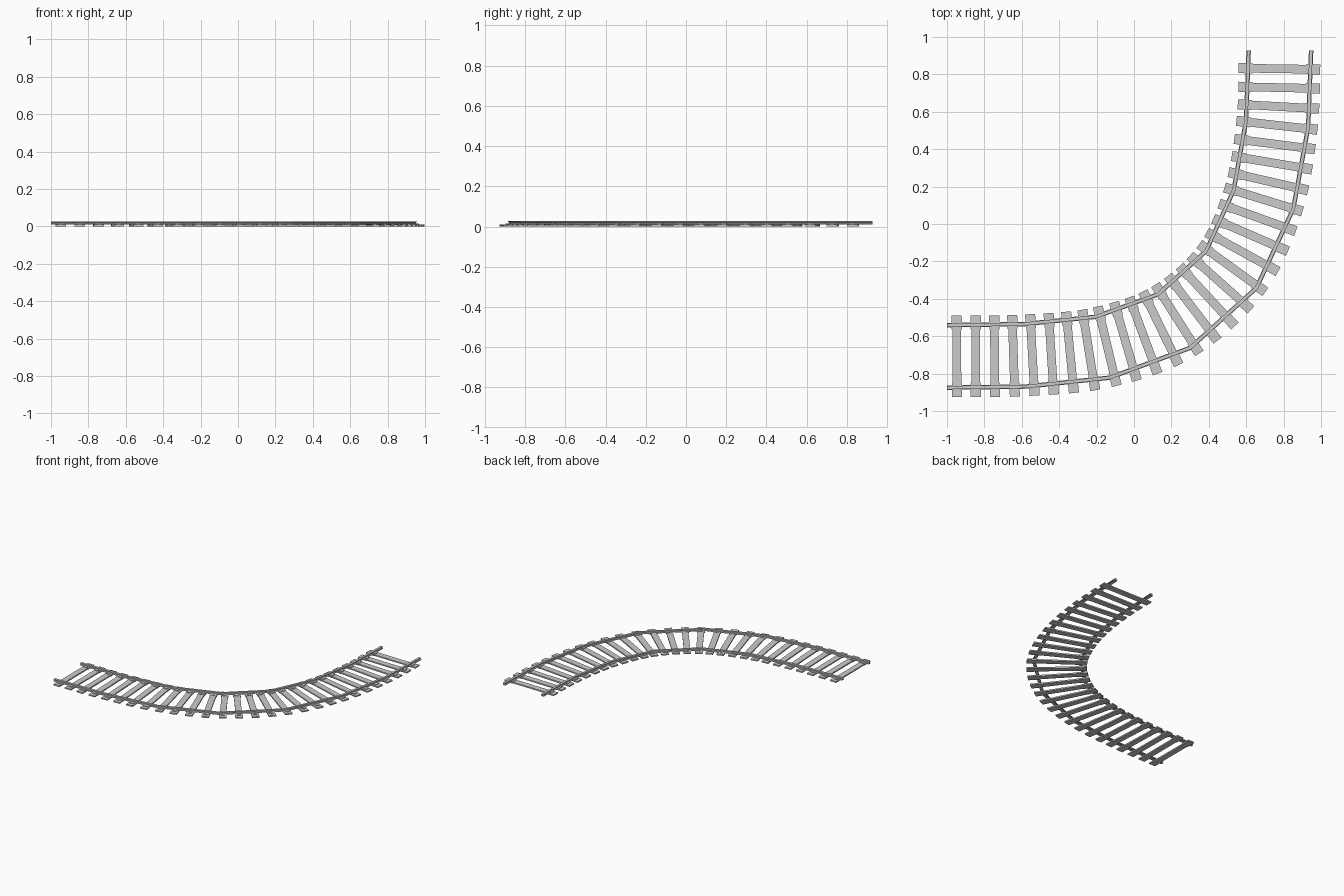
import bpy, bmesh, math
from mathutils import Vector

if "Cube" in bpy.data.objects:
    bpy.data.objects.remove(bpy.data.objects["Cube"])

# Centre line of the track
PATH = [Vector(p) for p in [(-1, -.708), (-.58, -.702), (-.168, -.659), (.214, -.519),
                            (.52, -.243), (.692, .13), (.765, .535), (.78, .928)]]
GAUGE = .167


def finish(bm, name):
    bmesh.ops.recalc_face_normals(bm, faces=bm.faces)
    me = bpy.data.meshes.new(name)
    bm.to_mesh(me)
    bm.free()
    ob = bpy.data.objects.new(name, me)
    bpy.context.collection.objects.link(ob)
    return ob


def corner_normal(i):
    if i == 0:
        return Vector((0, 1))
    if i == len(PATH) - 1:
        return Vector((-1, 0))
    t = (PATH[i] - PATH[i - 1]).normalized() + (PATH[i + 1] - PATH[i]).normalized()
    t.normalize()
    return Vector((-t.y, t.x))


# Rails: an I-shaped section swept along straight segments
half = [(.012, .010), (.012, .0125), (.004, .015), (.004, .020), (.009, .022), (.009, .027)]
section = half + [(-u, z) for u, z in reversed(half)]


def rail(name, offset):
    bm = bmesh.new()
    rings = []
    for i, p in enumerate(PATH):
        n = corner_normal(i)
        rings.append([bm.verts.new((*(p + n * (offset + u)), z)) for u, z in section])
    k = len(section)
    for a, b in zip(rings, rings[1:]):
        for j in range(k):
            bm.faces.new((a[j], a[(j + 1) % k], b[(j + 1) % k], b[j]))
    bm.faces.new(rings[0])
    bm.faces.new(rings[-1])
    return finish(bm, name)


rail("inner_rail", GAUGE)
rail("outer_rail", -GAUGE)

# Smooth version of the centre line, used to place the sleepers
ext = [2 * PATH[0] - PATH[1]] + PATH + [2 * PATH[-1] - PATH[-2]]
fine = []
for a, b, c, d in zip(ext, ext[1:], ext[2:], ext[3:]):
    for s in range(40):
        t = s / 40
        fine.append(.5 * (2 * b + (c - a) * t + (2 * a - 5 * b + 4 * c - d) * t * t
                          + (3 * b - a - 3 * c + d) * t ** 3))
fine.append(PATH[-1])
dist = [0]
for a, b in zip(fine, fine[1:]):
    dist.append(dist[-1] + (b - a).length)


def at(s):
    i = max(j for j in range(len(fine) - 1) if dist[j] <= s)
    f = (s - dist[i]) / (dist[i + 1] - dist[i])
    return fine[i].lerp(fine[i + 1], f), (fine[i + 1] - fine[i]).normalized()


def prism(bm, outline, z0, z1, place):
    lo = [bm.verts.new((*place(*q), z0)) for q in outline]
    hi = [bm.verts.new((*place(*q), z1)) for q in outline]
    n = len(lo)
    bm.faces.new(lo)
    bm.faces.new(hi)
    for j in range(n):
        bm.faces.new((lo[j], lo[(j + 1) % n], hi[(j + 1) % n], hi[j]))


def rect(w, v0, v1):
    return [(-w, v0), (w, v0), (w, v1), (-w, v1)]


# Sleeper outline with wider ends (u along track, v across it)
side = [(.027, -.218), (.027, -.145), (.023, -.14), (.023, .14), (.027, .145), (.027, .218)]
sleeper = side + [(-u, v) for u, v in reversed(side)]

ties, chairs = bmesh.new(), bmesh.new()
COUNT, FIRST, LAST = 28, .053, .098
for i in range(COUNT):
    p, t = at(FIRST + i * (dist[-1] - FIRST - LAST) / (COUNT - 1))
    n = Vector((-t.y, t.x))
    place = lambda u, v: p + t * u + n * v
    prism(ties, sleeper, 0, .010, place)
    # Rail chairs: a clip on each side of each rail
    for c in (-GAUGE, GAUGE):
        for s in (-1, 1):
            v = sorted((c + s * .005, c + s * .023))
            prism(chairs, rect(.013, *v), .009, .0145, place)
finish(ties, "sleepers")
finish(chairs, "rail_chairs")
